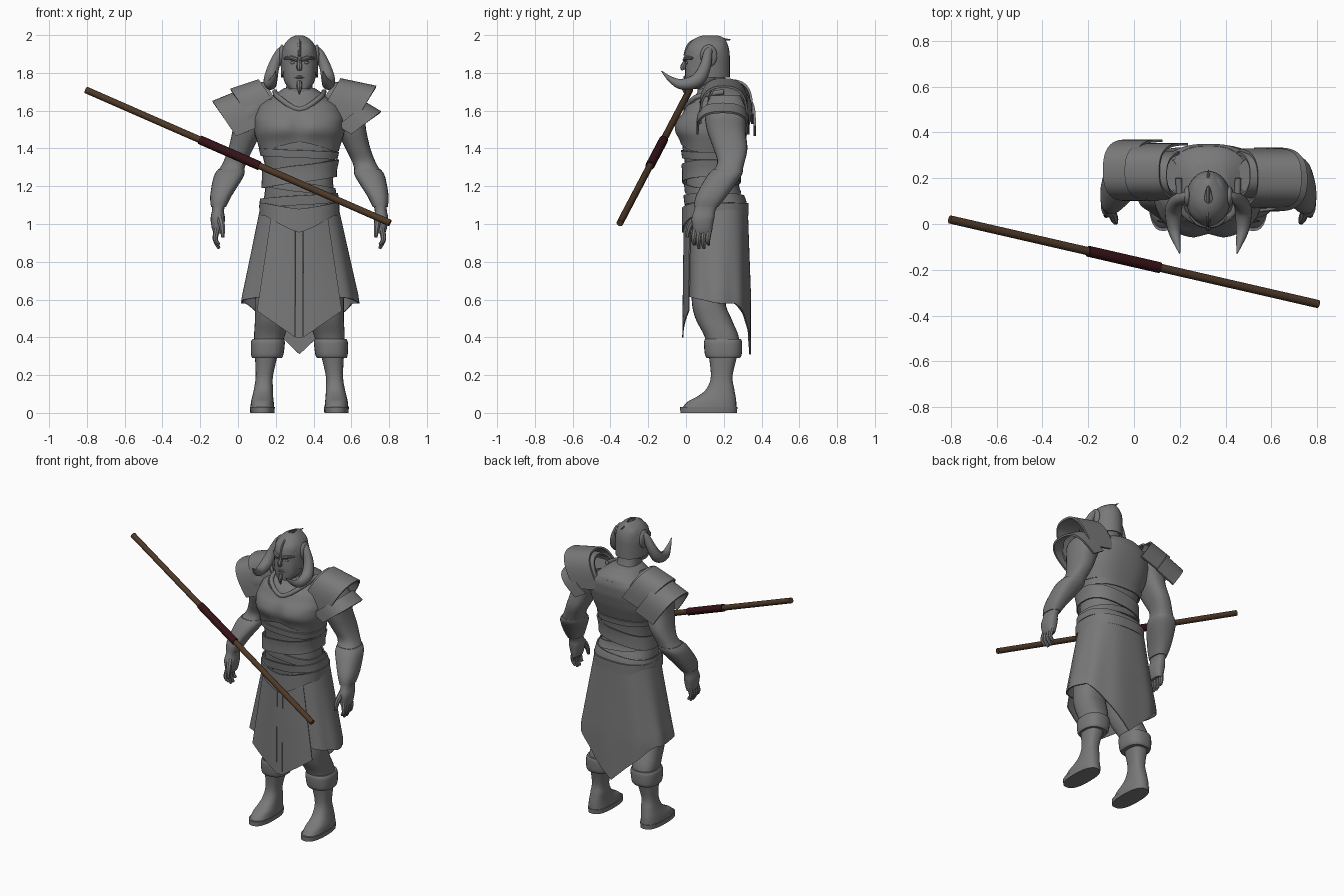
import bpy, bmesh, math
from mathutils import Vector

if "Cube" in bpy.data.objects:
    bpy.data.objects.remove(bpy.data.objects["Cube"])

CX = 0.325  # the figure stands to one side of the staff's middle
SIDES = (("left", 1), ("right", -1))


def material(name, colour):
    m = bpy.data.materials.new(name)
    m.use_nodes = True
    m.diffuse_color = (*colour, 1)
    m.node_tree.nodes["Principled BSDF"].inputs["Base Color"].default_value = (*colour, 1)
    return m


GREY = material("mid grey", (0.19, 0.19, 0.19))
WOOD = material("brown wood", (0.075, 0.04, 0.02))
WRAP = material("dark red wrap", (0.035, 0.006, 0.008))


def lerp(a, b, t):
    return a + (b - a) * t


def bend(v, p=0.8):
    return math.copysign(abs(v) ** p, v)


def spline(rows, t):
    """Smooth interpolation through rows of numbers."""
    n = len(rows) - 1
    i = min(int(t * n), n - 1)
    f = t * n - i
    p = [rows[max(0, min(n, i + k))] for k in (-1, 0, 1, 2)]
    return [b + f / 2 * (c - a + f * (2 * a - 5 * b + 4 * c - d + f * (3 * (b - c) + d - a)))
            for a, b, c, d in zip(*p)]


def surface(name, f, nu, nv, closed=False, caps=False, side=1, mat=GREY, thick=0):
    """Grid surface from f(s, t), with x measured from the body's middle."""
    bm = bmesh.new()
    cols = nu if closed else nu + 1
    grid = []
    for j in range(nv + 1):
        pts = [f(i / nu, j / nv) for i in range(cols)]
        grid.append([bm.verts.new((CX + side * x, y, z)) for x, y, z in pts])
    for low, high in zip(grid, grid[1:]):
        for i in range(nu):
            k = (i + 1) % cols
            bm.faces.new((low[i], low[k], high[k], high[i]))
    if caps:
        bm.faces.new(grid[0])
        bm.faces.new(grid[-1])
    bmesh.ops.recalc_face_normals(bm, faces=bm.faces)
    if thick:
        bmesh.ops.solidify(bm, geom=bm.faces[:], thickness=thick)
        bmesh.ops.recalc_face_normals(bm, faces=bm.faces)
    mesh = bpy.data.meshes.new(name)
    bm.to_mesh(mesh)
    bm.free()
    mesh.materials.append(mat)
    ob = bpy.data.objects.new(name, mesh)
    bpy.context.collection.objects.link(ob)
    bpy.ops.object.select_all(action="DESELECT")
    ob.select_set(True)
    bpy.context.view_layer.objects.active = ob
    bpy.ops.object.shade_smooth_by_angle(angle=math.radians(40))


def oval(row, a, grow=0):
    z, u, hw, y0, y1 = row
    return (u + (hw + grow) * bend(math.cos(a)),
            (y0 + y1) / 2 + ((y1 - y0) / 2 + grow) * bend(math.sin(a)), z)


def loft(name, rows, side=1, grow=0):
    """Rows are height, middle, half width, front and back."""
    surface(name, lambda s, t: oval(spline(rows, t), math.tau * s, grow),
            28, 4 * (len(rows) - 1), True, True, side)


def tube(name, points, radii, side=1, sides=12, steps=4, mat=GREY):
    rows = [(*p, r) for p, r in zip(points, radii)]
    count = steps * (len(rows) - 1)
    line = [Vector(spline(rows, j / count)[:3]) for j in range(count + 1)]
    ways = [(line[min(j + 1, count)] - line[max(j - 1, 0)]).normalized() for j in range(count + 1)]
    turns = [ways[0].to_track_quat("Z", "Y")]
    for a, b in zip(ways, ways[1:]):
        turns.append(a.rotation_difference(b) @ turns[-1])

    def ring(s, t):
        a, r = math.tau * s, spline(rows, t)[3]
        return line[round(t * count)] + turns[round(t * count)] @ Vector((r * math.cos(a), r * math.sin(a), 0))
    surface(name, ring, sides, count, True, True, side, mat)


def ball(name, centre, size, side=1):
    def f(s, t):
        a, b = math.tau * s, math.pi * lerp(0.01, 0.99, t)
        d = (math.sin(b) * math.cos(a), math.sin(b) * math.sin(a), math.cos(b))
        return [c + r * v for c, r, v in zip(centre, size, d)]
    surface(name, f, 24, 14, True, True, side)


# Torso and neck
TORSO = [(1.04, 0, .2, .02, .31), (1.12, 0, .19, .01, .3), (1.2, 0, .18, 0, .27),
         (1.28, 0, .178, 0, .27), (1.38, 0, .2, -.015, .285), (1.48, 0, .232, -.025, .32),
         (1.56, 0, .235, -.02, .34), (1.63, 0, .21, .01, .345), (1.68, 0, .14, .05, .33),
         (1.72, 0, .08, .07, .26)]
loft("torso", TORSO)
loft("neck", [(1.66, 0, .085, .06, .25), (1.72, 0, .07, .06, .22), (1.8, 0, .07, .05, .2)])


def torso_at(z):
    for a, b in zip(TORSO, TORSO[1:]):
        if z <= b[0]:
            break
    return [lerp(p, q, (z - a[0]) / (b[0] - a[0])) for p, q in zip(a, b)]


def band(name, low, high, grow, nv=3, bulge=0):
    """Strap hugging the torso; its edges are heights by angle."""
    def f(s, t):
        a = math.tau * s
        x, y, z = oval(torso_at(lerp(low(a), high(a), t)), a, grow)
        muscle = max(0, -math.sin(a)) * min(1, .4 + abs(x) * 9) * math.exp(-((z - 1.51) / .06) ** 2)
        return x, y - bulge * muscle, z
    surface(name, f, 64, nv, True, thick=.008)


def front_v(a):
    return max(0, 1 - 1.2 * abs(math.cos(a))) if math.sin(a) < 0 else 0


# Breastplate with moulded chest and arched hem, and a thin collar
band("breastplate", lambda a: 1.385 + .05 * front_v(a), lambda a: 1.66 - .05 * front_v(a), .006, 16, .034)
tube("collar", [(-.13, .2, 1.7), (-.11, .05, 1.67), (0, 0, 1.605), (.11, .05, 1.67), (.13, .2, 1.7)],
     [.014] * 5)

# Waist wraps, leaning different ways
for i, (z, height, lean) in enumerate([(1.35, .04, -.01), (1.22, .09, .03), (1.17, .05, -.03), (1.1, .05, .015)]):
    band(f"waist_wrap_{i + 1}", lambda a: z + lean * math.cos(a),
         lambda a: z + height + lean * math.cos(a), .01 + .01 * (i % 2))


# Skirt, open at the front, long and pointed at the back
def skirt(s, t):
    a = lerp(-math.pi / 2 + .3, math.pi * 1.5 - .3, s)
    c, d = bend(math.cos(a)), bend(math.sin(a))
    hem = .31 + .27 * min(1, 1.1 * abs(c)) if d > 0 else .58 - .04 * d
    z = lerp(1.1, hem, t)
    f = min(1, (1.1 - z) / .5)
    fold = 1 + .02 * f * math.cos(9 * a)
    return (lerp(.205, .312, f) * c * fold, .167 + lerp(.16, .176, f) * d * fold, z)


surface("skirt", skirt, 64, 12, thick=.008)


def sash(s, t):
    a = math.tau * s
    x, y, _ = oval((1, 0, .212, -.022, .332), a)
    return x, y, lerp(1.045 - .09 * front_v(a), 1.11 - .03 * front_v(a), t)


surface("sash", sash, 64, 2, True, thick=.01)

# Two front skirt panels and the narrow strip between them
for word, side in SIDES:
    surface(word + "_front_panel", lambda s, t: (
        lerp(.022, lerp(.15, .225, t), s), lerp(-.012, .02, s * s) - .008 * t,
        lerp(1.04, lerp(.4, .54, s), t)), 8, 8, side=side, thick=.006)
surface("centre_strip", lambda s, t: (lerp(-.02, .02, s), -.012 - .008 * t, lerp(.96, .4, t)), 2, 6, thick=.006)

LEG = [(1, .1, .1, .05, .28), (.8, .12, .105, .03, .26), (.6, .135, .1, .03, .21),
       (.5, .143, .092, .05, .24), (.4, .16, .08, .1, .28), (.3, .175, .06, .12, .28)]
BOOT = [(.34, .172, .066, .115, .282), (.2, .185, .046, .132, .247), (.13, .19, .05, .11, .255),
        (.09, .194, .055, .065, .262), (.06, .196, .06, .01, .266), (.02, .196, .064, -.026, .268)]
CUFF = [(.29, .172, .078, .11, .285), (.31, .17, .086, .1, .295), (.37, .167, .09, .095, .297),
        (.39, .165, .084, .1, .292)]
ARM = [(1.68, .2, .07, .13, .29), (1.6, .25, .09, .1, .32), (1.5, .275, .078, .11, .315),
       (1.4, .31, .066, .145, .325), (1.32, .345, .062, .165, .308), (1.25, .375, .072, .115, .285),
       (1.15, .415, .05, .06, .21), (1.08, .43, .032, .045, .16), (1.03, .432, .038, .03, .15),
       (.98, .432, .032, .035, .14), (.95, .432, .022, .04, .135)]
BRACER = [(1.29, .36, .068, .145, .3), (1.25, .375, .077, .11, .288),
          (1.15, .415, .055, .055, .215), (1.09, .428, .038, .045, .168)]

# Limbs with knee cuffs, soles, bracers and hands
for word, side in SIDES:
    loft(word + "_leg", LEG, side)
    loft(word + "_boot", BOOT, side)
    loft(word + "_knee_cuff", CUFF, side)
    loft(word + "_sole", [(0, .196, .064, -.03, .27), (.03, .196, .066, -.031, .272)], side)
    loft(word + "_arm", ARM, side)
    loft(word + "_bracer", BRACER, side, .002)
    for i in range(4):
        y = .05 + .025 * i
        drop = .03 * abs(i - 1.5) / 1.5
        tube(f"{word}_finger_{i + 1}", [(.435, y, .98), (.445, y - .01, .92), (.425, y - .005, .86 + drop)],
             [.016, .014, .008], side, 8)
    tube(word + "_thumb", [(.425, .06, 1.05), (.41, .02, .99), (.405, .005, .93)], [.02, .017, .009], side, 8)


# Layered shoulder armour: arches over each arm
def arch(name, side, start, end, up, height, hw, y):
    def f(s, t):
        a = math.pi * s
        h = height * math.sin(a) ** .6 if 0 < s < 1 else 0
        return (lerp(start[0], end[0], t) + up[0] * h, y - hw * bend(math.cos(a), .8),
                lerp(start[1], end[1], t) + up[1] * h)
    surface(name, f, 24, 4, side=side, thick=.012)


arch("right_upper_pauldron", -1, (.09, 1.58), (.24, 1.53), (.56, .83), .225, .125, .23)
arch("right_lower_pauldron", -1, (.2, 1.52), (.335, 1.465), (.56, .83), .225, .135, .235)
arch("left_upper_pauldron", 1, (.1, 1.57), (.29, 1.53), (.5, .86), .235, .13, .2)
arch("left_lower_pauldron", 1, (.2, 1.52), (.275, 1.475), (.79, .61), .2, .14, .195)
for word, side in SIDES:
    arch(word + "_shoulder_guard", side, (.07, 1.56), (.14, 1.55), (.5, .86), .225, .105, .215)

# Head and face
loft("head", [(1.715, 0, .05, .0, .09), (1.75, 0, .078, -.002, .16), (1.8, 0, .088, -.005, .2),
              (1.87, 0, .09, 0, .22), (1.93, 0, .085, .005, .22), (1.97, 0, .06, .04, .2),
              (1.985, 0, .02, .09, .14)])
tube("nose", [(0, .005, 1.87), (0, -.015, 1.835), (0, -.012, 1.815)], [.008, .015, .012], sides=8)
tube("mouth", [(-.03, .004, 1.773), (0, -.006, 1.778), (.03, .004, 1.773)], [.004, .008, .004], sides=8)
tube("chin_beard", [(0, 0, 1.755), (0, -.01, 1.725), (0, -.005, 1.685)], [.012, .014, .003], sides=8)


# Helmet, lower at the back and cheeks, squarer behind, with ridge and rear point
def helmet(s, t):
    a = math.tau * s
    hem = 1.775 + .11 * max(0, -math.sin(a)) ** 2
    z = lerp(1.998, hem, t ** 1.5)
    r = math.sqrt(max(0, 1 - ((z - 1.88) / .12) ** 2)) if z > 1.88 else 1
    back = r ** (1 - .55 * max(0, math.sin(a)))
    return .098 * r * math.cos(a), .112 + .12 * back * math.sin(a), z


surface("helmet", helmet, 36, 14, True, thick=.006)
tube("helmet_ridge", [(0, -.006, 1.89), (0, .02, 1.955), (0, .1, 1.99), (0, .18, 1.98), (0, .237, 1.975)],
     [.008, .009, .008, .008, .002], sides=8)
for word, side in SIDES:
    tube(word + "_brow", [(.01, -.008, 1.868), (.045, .002, 1.88), (.08, .035, 1.878)], [.01, .011, .006], side, 8)
    ball(word + "_eye", (.035, .01, 1.853), (.014, .012, .008), side)
    ball(word + "_horn_socket", (.092, .12, 1.89), (.018, .045, .06), side)
    tube(word + "_horn", [(.085, .125, 1.925), (.108, .115, 1.9), (.137, .1, 1.83), (.153, .06, 1.762),
                          (.15, -.02, 1.74), (.137, -.08, 1.765), (.125, -.13, 1.81)],
         [.02, .024, .031, .037, .029, .016, .002], side, 14)

# Staff with a wrapped grip
top, foot = Vector((-.805 - CX, .02, 1.71)), Vector((.805 - CX, -.35, 1.005))
tube("staff", [top, foot], [.018] * 2, mat=WOOD, steps=1)
tube("staff_grip", [top.lerp(foot, .375), top.lerp(foot, .57)], [.024] * 2, mat=WRAP, steps=1)
